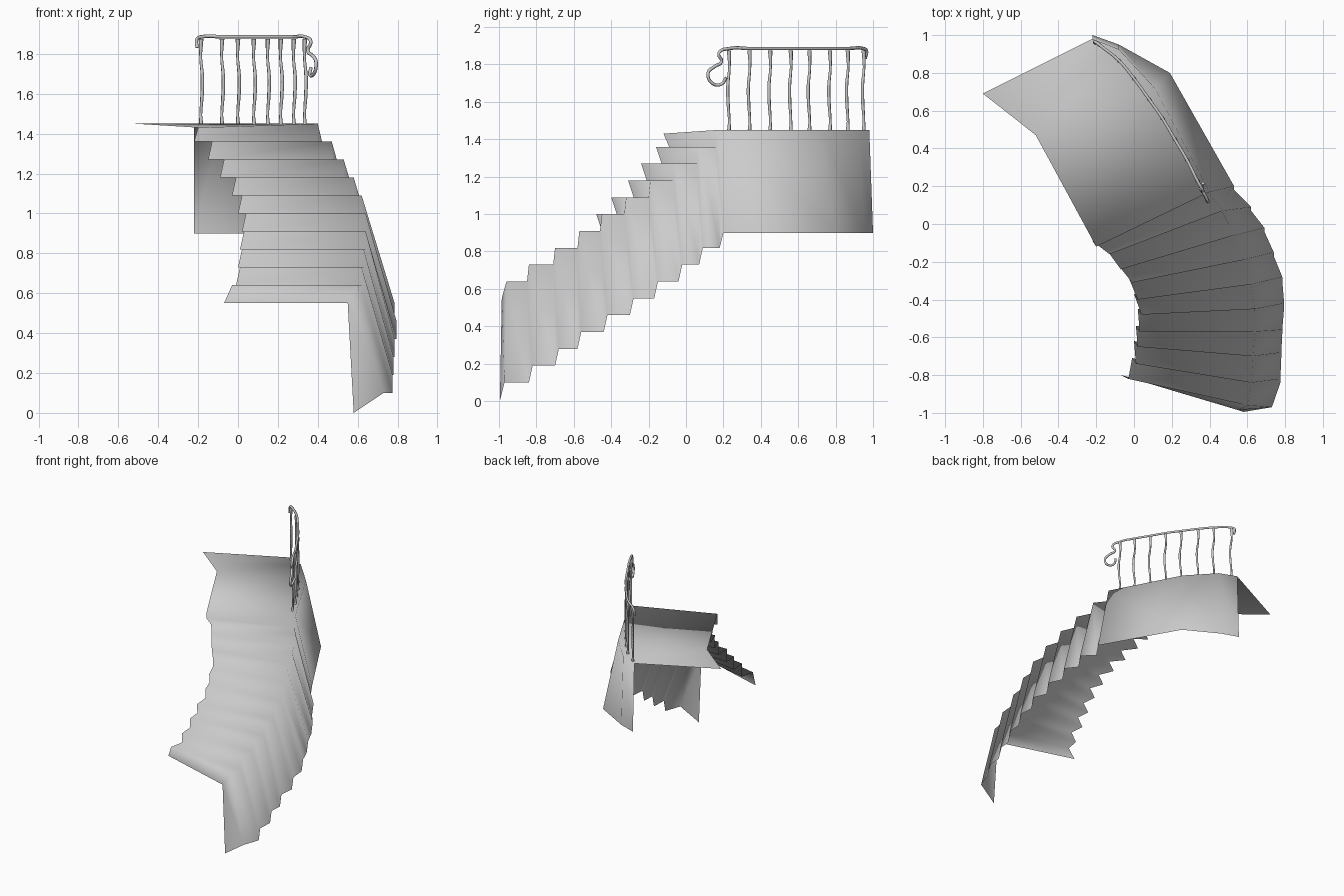
import bpy
from mathutils import Vector

if "Cube" in bpy.data.objects:
    bpy.data.objects.remove(bpy.data.objects["Cube"])

# Plan positions at each riser: inner edge, outer edge, skirt foot
inner = [(-.03, -.82), (.01, -.74), (.02, -.65), (.03, -.57), (.04, -.48),
         (.02, -.40), (-.01, -.31), (-.07, -.24), (-.13, -.16), (-.20, -.12)]
outer = [(.60, -.96), (.62, -.84), (.63, -.70), (.64, -.57), (.64, -.45),
         (.62, -.32), (.58, -.19), (.53, -.06), (.47, .07), (.40, .17)]
foot = [(.73, -.97), (.775, -.82), (.78, -.68), (.785, -.56), (.795, -.42),
        (.785, -.28), (.74, -.15), (.69, -.02), (.62, .09), (.53, .20)]
# Landing: (inner, outer, skirt foot) rows behind the last riser
landing = [((-.52, .47), (.11, .72), (.19, .80)),
           ((-.64, .565), (-.08, .925), (-.08, .95)),
           ((-.80, .69), (-.22, .98), (-.22, 1.0))]
RISE = .09


def mesh_object(name, verts, faces):
    me = bpy.data.meshes.new(name)
    me.from_pydata(verts, [], faces)
    ob = bpy.data.objects.new(name, me)
    bpy.context.collection.objects.link(ob)
    for p in me.polygons:
        p.use_smooth = True
    return ob


# Stair shell: one strip of treads, risers and stepped side skirt
rows = []
for i in range(10):
    z = .55 + RISE * i
    (a, b), (c, d), (e, f) = inner[i], outer[i], foot[i]
    if i == 0:
        rows.append([(-.07, -.80, z), (.55, -.985, z), (.58, -.995, 0)])
    else:
        rows.append([(a - .02, b + .03, z), (c, d - .01, z), (e, f - .02, z - .54)])
    top = z + RISE
    rows.append([(a, b, top - (.02 if i == 9 else 0)), (c, d, top), (e, f, top - .54 - (.01 if i == 9 else 0))])
for a, b, c in landing:
    rows.append([(*a, 1.45), (*b, 1.45), (*c, .90)])
verts = [p for r in rows for p in r]
faces = []
for i in range(len(rows) - 1):
    for k in range(2):
        j = 3 * i + k
        faces.append((j, j + 1, j + 4, j + 3))
mesh_object("curved_stair", verts, faces)


def tube(name, pts, radii, res=4):
    cu = bpy.data.curves.new(name, 'CURVE')
    cu.dimensions = '3D'
    cu.bevel_depth = 1.0
    cu.bevel_resolution = 1
    cu.resolution_u = res
    cu.use_fill_caps = True
    sp = cu.splines.new('BEZIER')
    sp.bezier_points.add(len(pts) - 1)
    for bp, p, r in zip(sp.bezier_points, pts, radii):
        bp.co = p
        bp.radius = r
        bp.handle_left_type = bp.handle_right_type = 'AUTO'
    ob = bpy.data.objects.new(name, cu)
    bpy.context.collection.objects.link(ob)
    return ob


# Balusters: gently wavy, flared at both ends
posts = [(.335, .23), (.28, .34), (.215, .45), (.15, .56),
         (.08, .66), (0, .77), (-.08, .865), (-.185, .95)]
for i, (x, y) in enumerate(posts):
    wave = [(0, 0), (-.002, .05), (.007, .15), (.009, .24), (-.003, .34), (0, .43)]
    tube(f"baluster_{i + 1}",
         [Vector((x + .7 * w, y - .7 * w, 1.445 + h)) for w, h in wave],
         [.011, .007, .009, .009, .007, .012])

# Handrail following the balusters, scroll at the stair end, hook at the back
scroll = [(.365, .215, 1.73), (.36, .19, 1.695), (.38, .14, 1.70), (.392, .118, 1.755),
          (.375, .155, 1.79), (.35, .19, 1.815), (.365, .175, 1.86)]
rail = [(x, y, 1.885) for x, y in posts]
hook = [(-.205, .965, 1.875), (-.205, .957, 1.83)]
path = scroll + rail + hook
tube("handrail", path, [.009] * len(path))
